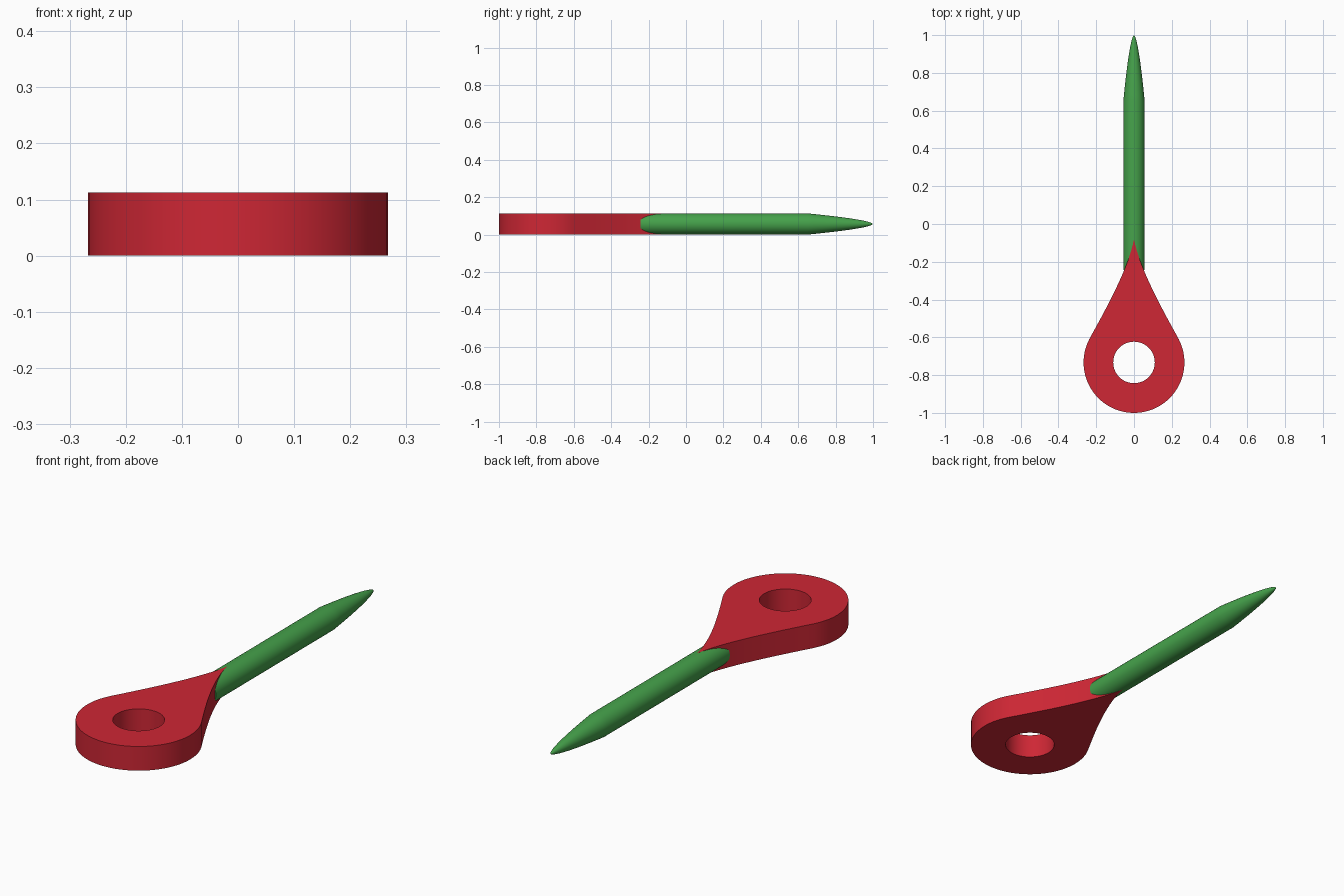
import bpy, bmesh, math
from mathutils import Vector
from mathutils.geometry import interpolate_bezier

if "Cube" in bpy.data.objects:
    bpy.data.objects.remove(bpy.data.objects["Cube"])

H = 0.113          # plate thickness and shaft diameter
EYE_Y = -0.733     # centre of the ring
EYE_R = 0.267
HOLE_R = 0.11


def finish(obj, name, color):
    mat = bpy.data.materials.new(name + "_colour")
    mat.diffuse_color = color
    mat.use_nodes = True
    mat.node_tree.nodes["Principled BSDF"].inputs["Base Color"].default_value = mat.diffuse_color
    obj.data.materials.append(mat)
    bpy.ops.object.select_all(action='DESELECT')
    obj.select_set(True)
    bpy.context.view_layer.objects.active = obj
    if obj.type == 'CURVE':
        bpy.ops.object.convert(target='MESH')
    bpy.ops.object.shade_smooth_by_angle(angle=math.radians(30))


def arc(radius, a0, a1, n):
    angles = [a0 + (a1 - a0) * i / n for i in range(n + 1)]
    return [(radius * math.cos(a), EYE_Y + radius * math.sin(a)) for a in angles]


# Teardrop eye plate: round ring end flowing into a pointed neck
start = math.radians(28)
ring = arc(EYE_R, math.pi - start, 2 * math.pi + start, 56)
p0 = Vector((*ring[-1], 0))
neck = interpolate_bezier(p0, Vector((0.16, -0.47, 0)), Vector((0.03, -0.24, 0)),
                          Vector((0, -0.08, 0)), 20)
right = [(p.x, p.y) for p in neck[1:]]
left = [(-x, y) for x, y in reversed(right[:-1])]
hole = arc(HOLE_R, 0, 2 * math.pi, 48)[:-1]

curve = bpy.data.curves.new("eye_plate", 'CURVE')
curve.dimensions = '2D'
curve.fill_mode = 'BOTH'
curve.extrude = H / 2
for pts in (ring + right + left, hole):
    spline = curve.splines.new('POLY')
    spline.points.add(len(pts) - 1)
    for point, (x, y) in zip(spline.points, pts):
        point.co = (x, y, 0, 1)
    spline.use_cyclic_u = True
plate = bpy.data.objects.new("eye_plate", curve)
plate.location.z = H / 2
bpy.context.collection.objects.link(plate)
finish(plate, "eye_plate", (0.62, 0.02, 0.035, 1))

# Round shaft with a tapered, slightly blunt point
R = H / 2
TAPER_Y, SEG = 0.65, 32
profile = [(R, -0.243), (R, TAPER_Y)]
for i in range(1, 16):
    s = (1 - i / 16) ** 1.5
    profile.append((R * s ** 0.6, 1 - (1 - TAPER_Y) * s))
bm = bmesh.new()
rings = [[bm.verts.new((r * math.cos(2 * math.pi * k / SEG), y,
                        R + r * math.sin(2 * math.pi * k / SEG)))
          for k in range(SEG)] for r, y in profile]
tip = bm.verts.new((0, 1, R))
bm.faces.new(rings[0])
for a, b in zip(rings, rings[1:]):
    for k in range(SEG):
        j = (k + 1) % SEG
        bm.faces.new((a[k], a[j], b[j], b[k]))
for k in range(SEG):
    bm.faces.new((rings[-1][k], rings[-1][(k + 1) % SEG], tip))
bmesh.ops.recalc_face_normals(bm, faces=bm.faces)
mesh = bpy.data.meshes.new("shaft")
bm.to_mesh(mesh)
bm.free()
shaft = bpy.data.objects.new("shaft", mesh)
bpy.context.collection.objects.link(shaft)
finish(shaft, "shaft", (0.06, 0.36, 0.07, 1))
